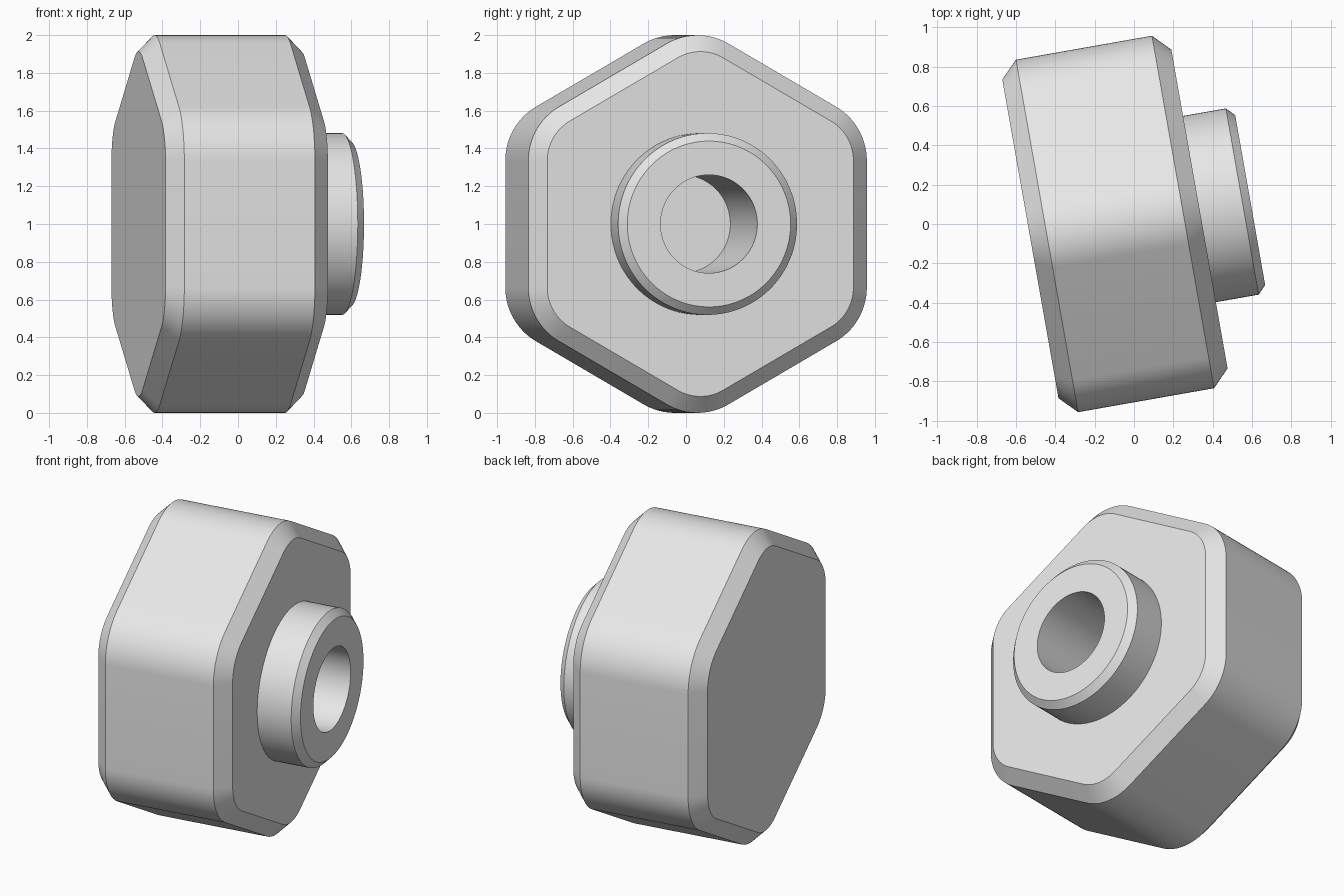
import bpy, bmesh, math

if "Cube" in bpy.data.objects:
    bpy.data.objects.remove(bpy.data.objects["Cube"])

SEG = 16                     # points per sixth of a turn
TILT = math.radians(10)      # axis turned about the vertical
SHIFT = 0.017                # sideways offset of the axis

steel = bpy.data.materials.new("plain grey")
steel.diffuse_color = (0.8, 0.8, 0.8, 1)
steel.use_nodes = True
steel.node_tree.nodes["Principled BSDF"].inputs["Base Color"].default_value = steel.diffuse_color


def hexagon(x, apothem, radius):
    """Rounded hexagon ring with a corner pointing up."""
    pts = []
    reach = (apothem - radius) / math.cos(math.radians(30))
    for k in range(6):
        c = math.radians(30 + 60 * k)
        for j in range(SEG):
            a = c + math.radians(-30 + 60 * j / (SEG - 1))
            pts.append((x, reach * math.cos(c) + radius * math.cos(a),
                        reach * math.sin(c) + radius * math.sin(a)))
    return pts


def circle(x, radius):
    n = 6 * SEG
    angles = [2 * math.pi * (i + 0.5) / n for i in range(n)]
    return [(x, radius * math.cos(a), radius * math.sin(a)) for a in angles]


def loft(name, rings, cap_start=False, cap_end=False):
    """Skin consecutive rings along the local x axis."""
    bm = bmesh.new()
    loops = [[bm.verts.new(p) for p in ring] for ring in rings]
    n = len(loops[0])
    for a, b in zip(loops, loops[1:]):
        for i in range(n):
            j = (i + 1) % n
            bm.faces.new((a[i], a[j], b[j], b[i]))
    if cap_start:
        bm.faces.new(loops[0][::-1])
    if cap_end:
        bm.faces.new(loops[-1])
    mesh = bpy.data.meshes.new(name)
    bm.to_mesh(mesh)
    bm.free()
    mesh.materials.append(steel)
    obj = bpy.data.objects.new(name, mesh)
    bpy.context.collection.objects.link(obj)
    obj.rotation_euler.z = TILT
    obj.location = (-SHIFT * math.sin(TILT), SHIFT * math.cos(TILT), 1)
    bpy.ops.object.select_all(action='DESELECT')
    obj.select_set(True)
    bpy.context.view_layer.objects.active = obj
    bpy.ops.object.shade_smooth_by_angle(angle=math.radians(30))
    return obj


# Chamfered hexagonal head, open where the collar joins
loft("hex_head", [
    hexagon(-0.532, 0.823, 0.243),
    hexagon(-0.446, 0.91, 0.33),
    hexagon(0.256, 0.91, 0.33),
    hexagon(0.341, 0.823, 0.243),
    circle(0.341, 0.481),
], cap_start=True)

# Round collar with chamfered rim and blind bore
loft("collar_with_bore", [
    circle(0.341, 0.481),
    circle(0.562, 0.481),
    circle(0.603, 0.439),
    circle(0.603, 0.26),
    circle(-0.22, 0.26),
], cap_end=True)
